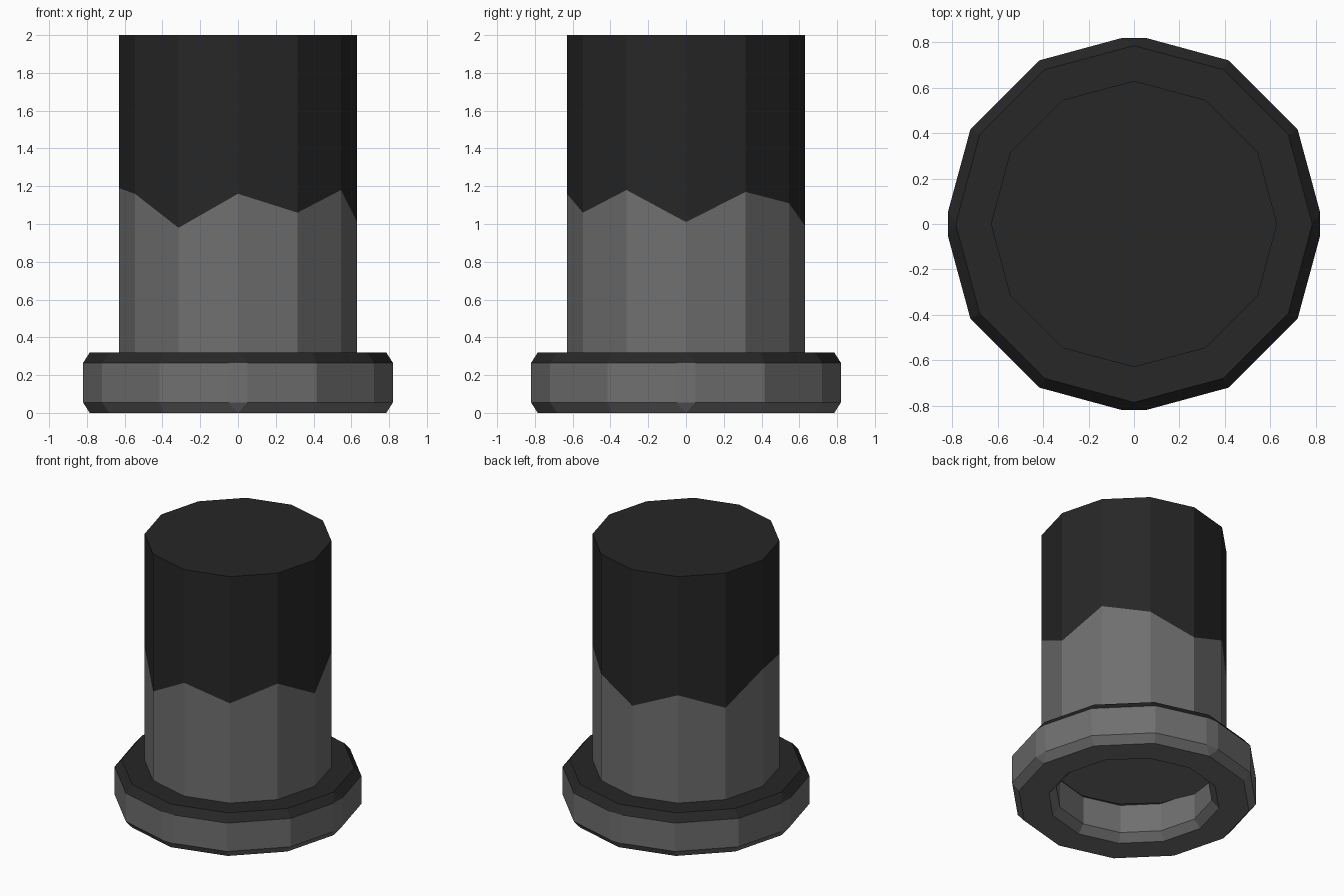
import bpy, bmesh, math

if "Cube" in bpy.data.objects:
    bpy.data.objects.remove(bpy.data.objects["Cube"])


def material(name, v):
    m = bpy.data.materials.new(name)
    m.diffuse_color = (v, v, v, 1)
    m.use_nodes = True
    m.node_tree.nodes["Principled BSDF"].inputs["Base Color"].default_value = m.diffuse_color
    return m


GREY = material("mid_grey", 0.16)
BLACK = material("near_black", 0.02)


def loft(name, rings, mats, closed=False, caps=()):
    """Skin equal-length rings of points; caps lists ring indices to close."""
    bm = bmesh.new()
    vs = [[bm.verts.new(p) for p in ring] for ring in rings]
    n = len(vs[0])
    for i in range(len(vs) if closed else len(vs) - 1):
        a, b = vs[i], vs[(i + 1) % len(vs)]
        for j in range(n):
            k = (j + 1) % n
            bm.faces.new((a[j], a[k], b[k], b[j]))
    for c in caps:
        bm.faces.new(vs[c])
    bmesh.ops.remove_doubles(bm, verts=bm.verts, dist=0.001)
    bmesh.ops.recalc_face_normals(bm, faces=bm.faces)
    bm.normal_update()
    if len(mats) > 1:  # upward faces take the second material
        for f in bm.faces:
            f.material_index = int(f.normal.z > 0.3)
    me = bpy.data.meshes.new(name)
    bm.to_mesh(me)
    bm.free()
    for m in mats:
        me.materials.append(m)
    ob = bpy.data.objects.new(name, me)
    bpy.context.collection.objects.link(ob)
    return ob


def polar(r, deg, z, side=0.0):
    c, s = math.cos(math.radians(deg)), math.sin(math.radians(deg))
    return (r * c - side * s, r * s + side * c, z)


# Jagged colour boundary, one height per corner of the twelve-sided shaft
JAG = [1.01, 1.17, 1.11, 0.99, 1.12, 1.00, 1.19, 1.16, 0.98, 1.16, 1.06, 1.18]
R = 0.63


def shaft_ring(height):
    return [polar(R, 30 * i, height(h)) for i, h in enumerate(JAG)]


low = shaft_ring(lambda h: 0.20 + 0.5 * (h - 0.98))
mid = shaft_ring(lambda h: h)
top = shaft_ring(lambda h: 2.0)
loft("shaft_lower", [low, mid], [GREY], caps=(0,))
loft("shaft_upper", [mid, top], [BLACK], caps=(1,))


# Chamfered flange; the outer band is clipped flat at the four axis corners
def flange_ring(r, z, clip):
    pts = []
    for i in range(12):
        if i % 3 == 0:
            rr, w = (0.82, 0.05) if clip else (r, 0)
            pts += [polar(rr, 30 * i, z, -w), polar(rr, 30 * i, z, w)]
        else:
            pts.append(polar(r, 30 * i, z))
    return pts


PROFILE = [(0.785, 0, 0), (0.832, 0.055, 1), (0.832, 0.265, 1), (0.785, 0.32, 0),
           (0.58, 0.32, 0), (0.53, 0.265, 0), (0.53, 0.055, 0), (0.58, 0, 0)]
loft("flange", [flange_ring(*p) for p in PROFILE], [GREY, BLACK], closed=True)
